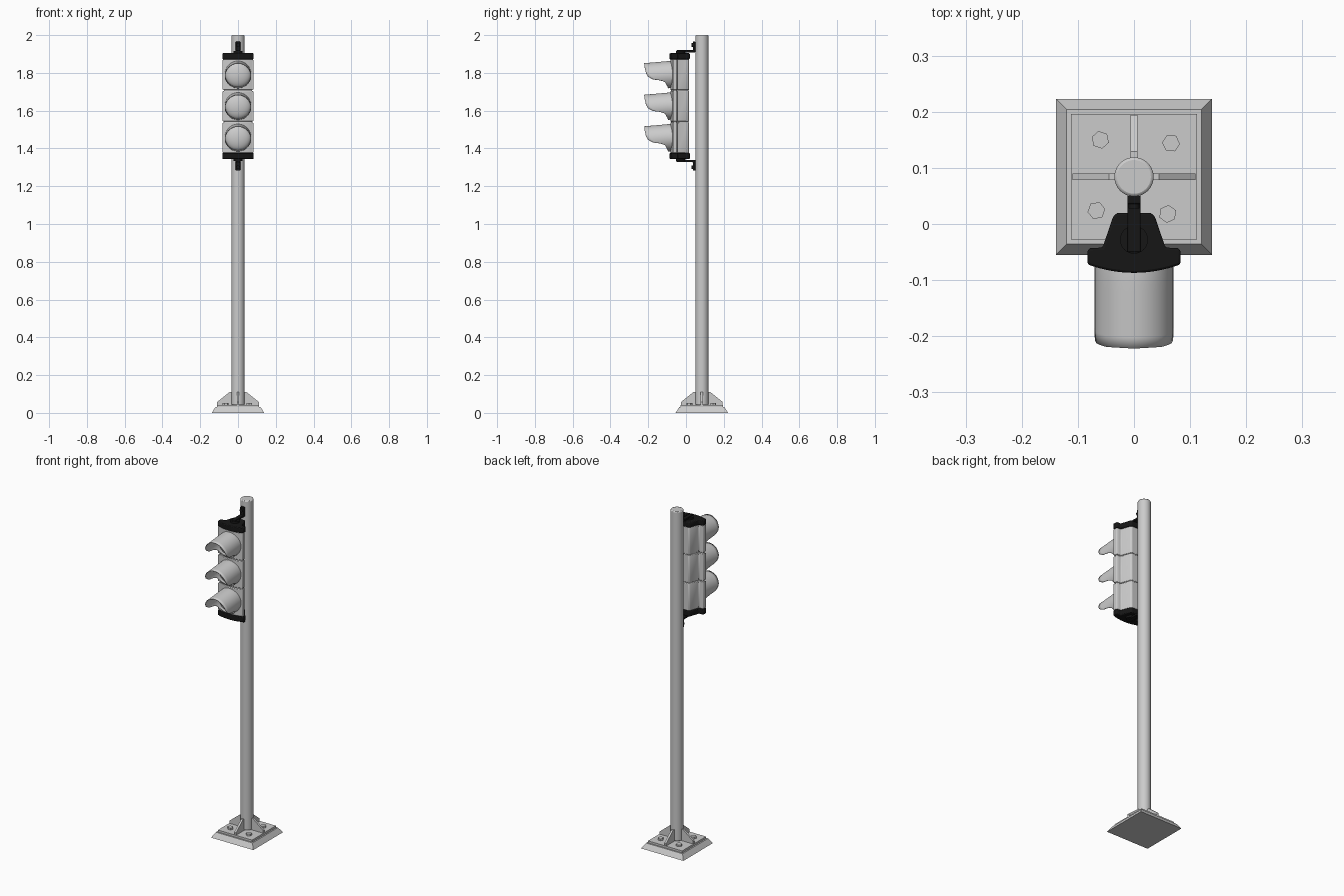
import bpy, bmesh, math
from mathutils import Matrix, Vector

if "Cube" in bpy.data.objects:
    bpy.data.objects.remove(bpy.data.objects["Cube"])

POLE_Y = 0.084
black = bpy.data.materials.new("black_plastic")
black.diffuse_color = (0.008, 0.008, 0.008, 1)
black.use_nodes = True
black.node_tree.nodes["Principled BSDF"].inputs["Base Color"].default_value = black.diffuse_color


def finish(name, bm, mat=None, bevel=0, smooth=True):
    bmesh.ops.recalc_face_normals(bm, faces=bm.faces)
    me = bpy.data.meshes.new(name)
    bm.to_mesh(me)
    bm.free()
    ob = bpy.data.objects.new(name, me)
    bpy.context.collection.objects.link(ob)
    if mat:
        me.materials.append(mat)
    if bevel:
        m = ob.modifiers.new("bevel", 'BEVEL')
        m.width, m.segments, m.limit_method = bevel, 2, 'ANGLE'
    if smooth:
        bpy.ops.object.select_all(action='DESELECT')
        bpy.context.view_layer.objects.active = ob
        ob.select_set(True)
        bpy.ops.object.shade_smooth_by_angle(angle=math.radians(35))
    return ob


def prism(name, pts, vec, **kw):
    """Extrude a closed 3D outline along vec."""
    bm = bmesh.new()
    f = bm.faces.new([bm.verts.new(p) for p in pts])
    r = bmesh.ops.extrude_face_region(bm, geom=[f])
    bmesh.ops.translate(bm, verts=[v for v in r["geom"] if isinstance(v, bmesh.types.BMVert)], vec=vec)
    return finish(name, bm, **kw)


def box(name, lo, hi, **kw):
    pts = [(lo[0], lo[1], lo[2]), (hi[0], lo[1], lo[2]), (hi[0], hi[1], lo[2]), (lo[0], hi[1], lo[2])]
    return prism(name, pts, (0, 0, hi[2] - lo[2]), **kw)


def cyl(name, loc, r, h, sides=32, rot=None, **kw):
    bm = bmesh.new()
    M = Matrix.Translation(loc) @ (rot or Matrix())
    bmesh.ops.create_cone(bm, cap_ends=True, segments=sides, radius1=r, radius2=r, depth=h, matrix=M)
    return finish(name, bm, **kw)


# base: sloped foot and plate
bm = bmesh.new()
bmesh.ops.create_cone(bm, cap_ends=True, segments=4, radius1=0.139 * 2 ** .5, radius2=0.12 * 2 ** .5, depth=0.03,
                      matrix=Matrix.Translation((0, POLE_Y, 0.015)) @ Matrix.Rotation(math.pi / 4, 4, 'Z'))
finish("base_foot", bm, smooth=False)
box("base_plate", (-0.112, POLE_Y - 0.112, 0.03), (0.112, POLE_Y + 0.112, 0.042), smooth=False)

# pole with chamfered top
cyl("pole", (0, POLE_Y, 1.021), 0.035, 1.958, 40, bevel=0.005)

# triangular ribs around the pole
for i in range(4):
    R = Matrix.Translation((0, POLE_Y, 0)) @ Matrix.Rotation(i * math.pi / 2, 4, 'Z')
    outline = [(0.03, 0.042), (0.11, 0.042), (0.11, 0.058), (0.045, 0.11), (0.03, 0.11)]
    prism(f"base_rib_{i}", [R @ Vector((x, -0.006, z)) for x, z in outline],
          R.to_3x3() @ Vector((0, 0.012, 0)), smooth=False)

# anchor bolts
for i, (x, y) in enumerate([(-0.06, 0.15), (0.066, 0.144), (-0.067, 0.024), (0.06, 0.018)]):
    cyl(f"anchor_bolt_{i}", (x, y, 0.047), 0.016, 0.012, 6,
        rot=Matrix.Rotation(0.2 + i * 0.25, 4, 'Z'), smooth=False)


def housing_outline(g, z):
    """Cross-section of the lamp housing: curved front, tapered back; g grows it."""
    w = 0.079 + g
    pts = [(w * t, -0.068 - g - 0.015 * (1 - t * t), z) for t in [k / 8 - 1 for k in range(17)]]
    half = [(w, -0.050 + g), (w - 0.005, -0.047 + g), (0.052 + g, -0.046 + g),
            (0.033 + g, 0.010 + g), (0.026 + g, 0.016 + g)]
    return pts + [(x, y, z) for x, y in half] + [(-x, y, z) for x, y in reversed(half)]


# core visible in the grooves, with end caps
prism("housing_core", housing_outline(-0.004, 1.37), (0, 0, 0.51))
prism("top_cap", housing_outline(0.004, 1.872), (0, 0, 0.032), mat=black, bevel=0.004)
prism("bottom_cap", housing_outline(0.004, 1.344), (0, 0, 0.032), mat=black, bevel=0.004)

visor_keys = [(0, .134), (45, .131), (75, .124), (90, .114), (104, .090), (112, .045), (122, .022), (150, .010), (180, .006)]


def visor_length(a):
    for (a0, l0), (a1, l1) in zip(visor_keys, visor_keys[1:]):
        if a <= a1:
            return l0 + (l1 - l0) * (a - a0) / (a1 - a0)


def visor(name, zc):
    bm, n, m, rings = bmesh.new(), 72, 8, []
    for i in range(n):
        t = 2 * math.pi * i / n
        a = math.degrees(min(t, 2 * math.pi - t))
        end = visor_length(a) + 0.028
        ring = []
        for j in range(m + 1):
            d = end * j / m
            drop = 0.012 * max(0, d - 0.028) / 0.134
            ring.append(bm.verts.new((0.070 * math.sin(t), -0.060 - d, zc + 0.072 * math.cos(t) - drop)))
        rings.append(ring)
    for i in range(n):
        p, q = rings[i], rings[(i + 1) % n]
        for j in range(m):
            bm.faces.new((p[j], q[j], q[j + 1], p[j + 1]))
    ob = finish(name, bm)
    s = ob.modifiers.new("thickness", 'SOLIDIFY')
    s.thickness, s.offset = 0.003, -1


# three lamp sections: shell, domed lens and visor
for i, zc in enumerate((1.457, 1.624, 1.791)):
    prism(f"lamp_shell_{i}", housing_outline(0, zc - 0.081), (0, 0, 0.162), bevel=0.003)
    for s in (-1, 1):
        box(f"door_edge_{i}_{s}", (s * 0.079 - 0.002, -0.070, zc - 0.078), (s * 0.079 + 0.002, -0.060, zc + 0.078))
    bm = bmesh.new()
    bmesh.ops.create_uvsphere(bm, u_segments=40, v_segments=20, radius=1)
    bmesh.ops.transform(bm, verts=bm.verts, matrix=Matrix.Translation((0, -0.078, zc))
                        @ Matrix.Diagonal((0.068, 0.030, 0.068, 1)) @ Matrix.Rotation(math.pi / 2, 4, 'X'))
    finish(f"lens_{i}", bm)
    visor(f"visor_{i}", zc)

# mounting brackets above and below, mirrored about the housing centre
MID = 1.624
for part, s in (("top", 1), ("bottom", -1)):
    def z(v):
        return MID + s * v
    cyl(f"{part}_bracket_disc", (0, -0.028, z(0.284)), 0.025, 0.014, mat=black)
    arm = [(-0.05, 0.285), (-0.05, 0.296), (0.036, 0.296), (0.036, 0.341), (0.050, 0.341), (0.050, 0.285)]
    prism(f"{part}_bracket", [(-0.012, y, z(v)) for y, v in arm], (0.024, 0, 0), mat=black, bevel=0.002)
    cyl(f"{part}_bracket_bolt", (0, 0.033, z(0.324)), 0.010, 0.010, 12,
        rot=Matrix.Rotation(math.pi / 2, 4, 'X'), mat=black)
